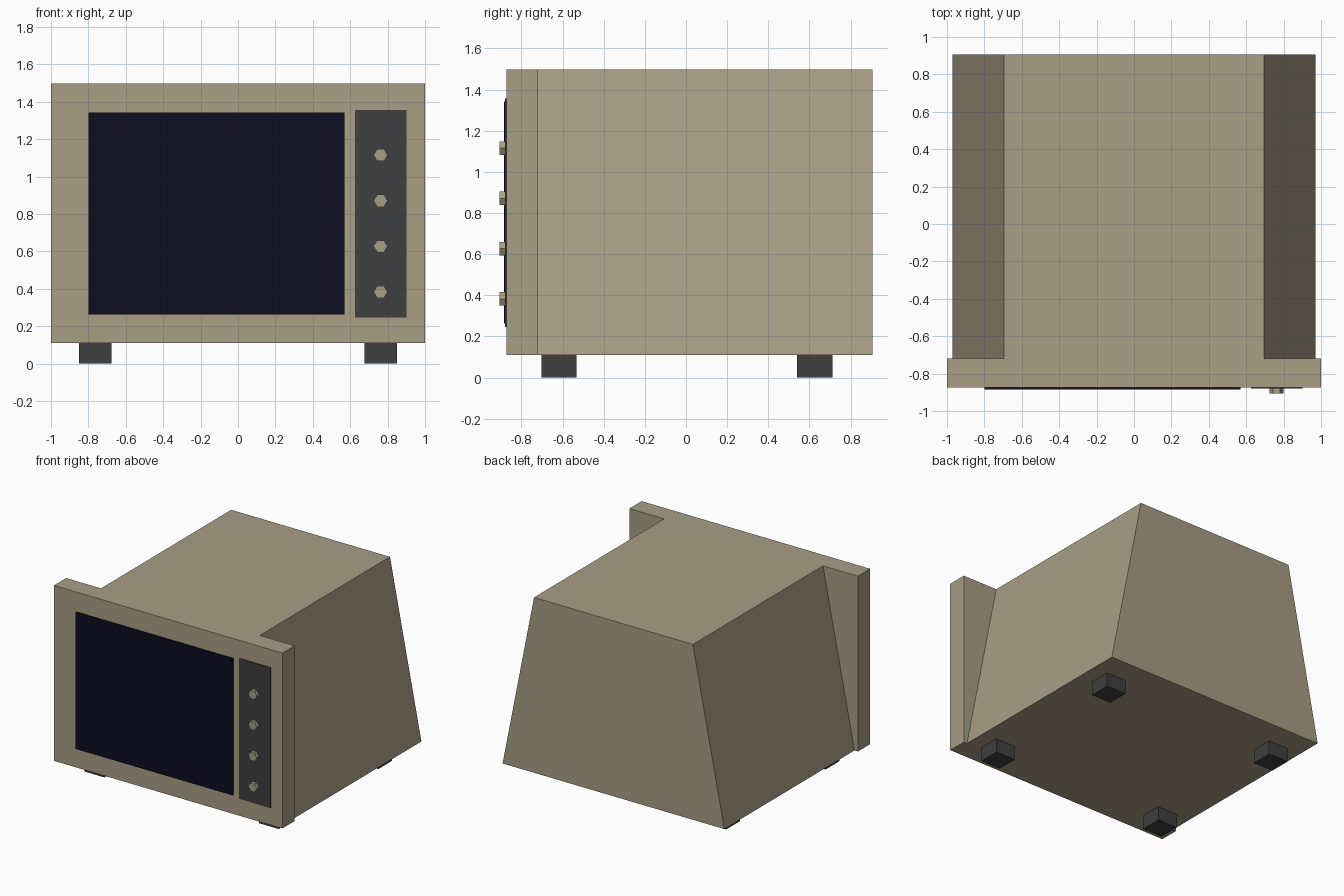
import bpy, bmesh, math

if "Cube" in bpy.data.objects:
    bpy.data.objects.remove(bpy.data.objects["Cube"])


def material(name, rgb):
    m = bpy.data.materials.new(name)
    m.diffuse_color = (*rgb, 1)
    m.use_nodes = True
    m.node_tree.nodes["Principled BSDF"].inputs["Base Color"].default_value = m.diffuse_color
    return m


beige = material("beige_plastic", (0.39, 0.342, 0.232))
dark_grey = material("dark_grey", (0.05, 0.05, 0.05))
navy = material("dark_navy_glass", (0.004, 0.004, 0.016))


def finish(name, bm, mat):
    bmesh.ops.recalc_face_normals(bm, faces=bm.faces)
    mesh = bpy.data.meshes.new(name)
    bm.to_mesh(mesh)
    bm.free()
    mesh.materials.append(mat)
    ob = bpy.data.objects.new(name, mesh)
    bpy.context.collection.objects.link(ob)
    return ob


def box(name, x, y, z, mat, top_half_width=None):
    """Box from (min, max) ranges; the top may be narrowed in x."""
    bm = bmesh.new()
    bmesh.ops.create_cube(bm, size=1)
    for v in bm.verts:
        top = v.co.z > 0
        v.co = [r[0] if c < 0 else r[1] for c, r in zip(v.co, (x, y, z))]
        if top and top_half_width:
            v.co.x = math.copysign(top_half_width, v.co.x)
    return finish(name, bm, mat)


Z0, Z1 = 0.11, 1.497

# Casing: front bezel and a rear housing that tapers towards the top
box("front_bezel", (-1, 1), (-0.873, -0.72), (Z0, Z1), beige)
box("rear_housing", (-0.97, 0.97), (-0.72, 0.907), (Z0, Z1), beige, 0.695)

# Screen and control panel
box("screen", (-0.80, 0.57), (-0.886, -0.873), (0.262, 1.342), navy)
box("control_panel", (0.625, 0.90), (-0.879, -0.873), (0.246, 1.357), dark_grey)

# Hexagonal knobs
for i in range(4):
    bm = bmesh.new()
    bmesh.ops.create_cone(bm, cap_ends=True, segments=6,
                          radius1=0.0375, radius2=0.0375, depth=0.029)
    for v in bm.verts:
        a = round(math.atan2(v.co.y, v.co.x) / (math.pi / 3) - 0.01) * math.pi / 3
        v.co = (0.0375 * math.cos(a), v.co.z, 0.0375 * math.sin(a))
    bmesh.ops.translate(bm, verts=bm.verts, vec=(0.762, -0.8925, 0.383 + i * 0.244))
    finish(f"knob_{i + 1}", bm, beige)

# Feet
for side, x in (("left", (-0.85, -0.677)), ("right", (0.677, 0.85))):
    for end, y in (("front", (-0.703, -0.532)), ("back", (0.54, 0.712))):
        box(f"{end}_{side}_foot", x, y, (0, Z0), dark_grey)
